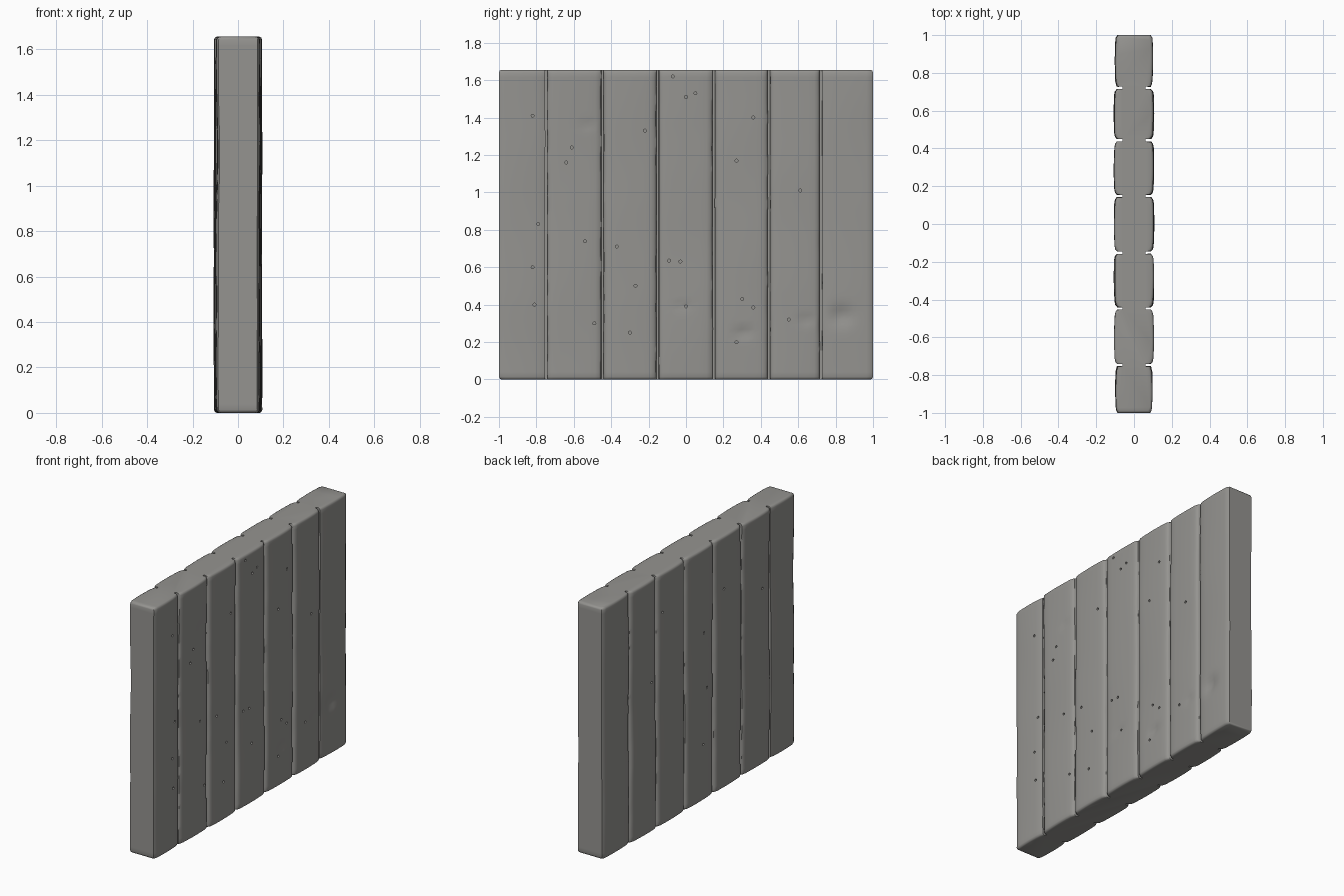
import bpy, bmesh, math
from mathutils import Vector, Matrix, noise

if "Cube" in bpy.data.objects:
    bpy.data.objects.remove(bpy.data.objects["Cube"])

HEIGHT = 1.655
JOINTS = [-0.747, -0.447, -0.152, 0.148, 0.443, 0.721]
FACE = [0.092, 0.098, 0.1, 0.1, 0.1, 0.1, 0.094]      # half thickness per board
DENTS = [(0.83, 0.34, 0.05, 0.02), (0.64, 0.32, 0.025, 0.012), (0.31, 0.25, 0.025, 0.02),
         (-0.02, 0.39, 0.02, 0.015), (-0.53, 1.36, 0.02, 0.01)]
HOLES_RIGHT = [(-.82, 1.41), (-.22, 1.33), (.05, 1.53), (.0, 1.51), (.36, 1.4), (-.64, 1.16),
               (-.61, 1.24), (.27, 1.17), (.61, 1.01), (-.79, .83), (-.82, .6), (-.81, .4),
               (-.54, .74), (-.37, .71), (-.09, .635), (-.03, .63), (-.27, .5), (-.49, .3),
               (.0, .39), (.3, .43), (.36, .385), (.27, .2), (.55, .32), (-.3, .25), (-.07, 1.62)]
HOLES_LEFT = [(.39, 1.4), (-.04, 1.1), (-.25, 1.31), (-.65, 1.16), (.5, .98), (-.07, .73), (-.03, .37)]

stone = bpy.data.materials.new("warm grey")
stone.diffuse_color = (0.30, 0.295, 0.28, 1)
stone.use_nodes = True
stone.node_tree.nodes["Principled BSDF"].inputs["Base Color"].default_value = stone.diffuse_color


def board_profile(a, b, d, first, last):
    """Points (depth, y, kind) across one board, with rounded long edges and a slight bulge."""
    pts = [(0.085, a, 'end'), (d, a + 0.015, 'face')] if first else \
          [(0.062, a + 0.006, 'core'), (0.088, a + 0.007, 'edge'), (d - 0.002, a + 0.018, 'face')]
    n = 8
    for i in range(1, n):
        t = i / n
        pts.append((d + 0.005 * math.sin(math.pi * t), a + (b - a) * t, 'face'))
    pts += [(d, b - 0.015, 'face'), (0.085, b, 'end')] if last else \
           [(d - 0.002, b - 0.018, 'face'), (0.088, b - 0.007, 'edge'), (0.062, b - 0.006, 'core')]
    return pts


# Outline of one face, all boards in a row
edges = [-1.0] + JOINTS + [1.0]
half = []
for i, d in enumerate(FACE):
    half += board_profile(edges[i], edges[i + 1], d, i == 0, i == len(FACE) - 1)


def place(pt, side, z, inset):
    """Put a profile point in space with hand-hewn unevenness and dents."""
    d, y, kind = pt
    board = sum(y > j for j in JOINTS)
    if kind != 'core':
        d += 0.006 * noise.noise(Vector((board * 7.3 + side * 3, y * 2, z * 2.2)))
        d -= inset
    if kind == 'edge':
        y += 0.003 * noise.noise(Vector((y * 31, side * 5, z * 9)))
    if kind == 'face' and side > 0:
        for dy, dz, r, depth in DENTS:
            d -= depth * math.exp(-((y - dy) ** 2 + (z - dz) ** 2) / (r * r))
    if abs(y) > 0.98:
        y -= math.copysign(inset, y)
    return (side * d, y, z)


# Plank wall: rings of the outline stacked up in height, rounded at both ends
bm = bmesh.new()
levels = [(0, 0.012), (0.004, 0.004), (0.014, 0)]
levels += [(0.014 + (HEIGHT - 0.028) * i / 64, 0) for i in range(1, 64)]
levels += [(HEIGHT - 0.014, 0), (HEIGHT - 0.004, 0.004), (HEIGHT, 0.012)]
rings = []
for z, inset in levels:
    rings.append([bm.verts.new(place(p, 1, z, inset)) for p in half] +
                 [bm.verts.new(place(p, -1, z, inset)) for p in reversed(half)])
n = len(rings[0])
for lo, hi in zip(rings, rings[1:]):
    for i in range(n):
        j = (i + 1) % n
        bm.faces.new((lo[i], lo[j], hi[j], hi[i]))
bm.faces.new(rings[0][::-1])
bm.faces.new(rings[-1])
mesh = bpy.data.meshes.new("plank_wall")
bm.to_mesh(mesh)
bm.free()
wall = bpy.data.objects.new("plank_wall", mesh)
bpy.context.collection.objects.link(wall)
mesh.materials.append(stone)

# Nail hole cutter: short pegs on both faces
bm = bmesh.new()
for side, spots in ((1, HOLES_RIGHT), (-1, HOLES_LEFT)):
    for y, z in spots:
        m = Matrix.Translation((side * 0.105, y, z)) @ Matrix.Rotation(math.pi / 2, 4, 'Y')
        bmesh.ops.create_cone(bm, cap_ends=True, segments=10, radius1=0.008, radius2=0.008,
                              depth=0.05, matrix=m)
cut_mesh = bpy.data.meshes.new("nail_hole_cutter")
bm.to_mesh(cut_mesh)
bm.free()
cut_mesh.materials.append(stone)
cutter = bpy.data.objects.new("nail_hole_cutter", cut_mesh)
bpy.context.collection.objects.link(cutter)
cutter.hide_render = True

# Cut the holes, then smooth the surface
mod = wall.modifiers.new("nail_holes", 'BOOLEAN')
mod.operation = 'DIFFERENCE'
mod.solver = 'EXACT'
mod.object = cutter
bpy.context.view_layer.objects.active = wall
wall.select_set(True)
bpy.ops.object.modifier_apply(modifier=mod.name)
bpy.data.objects.remove(cutter)
bpy.ops.object.shade_smooth_by_angle(angle=math.radians(50))
